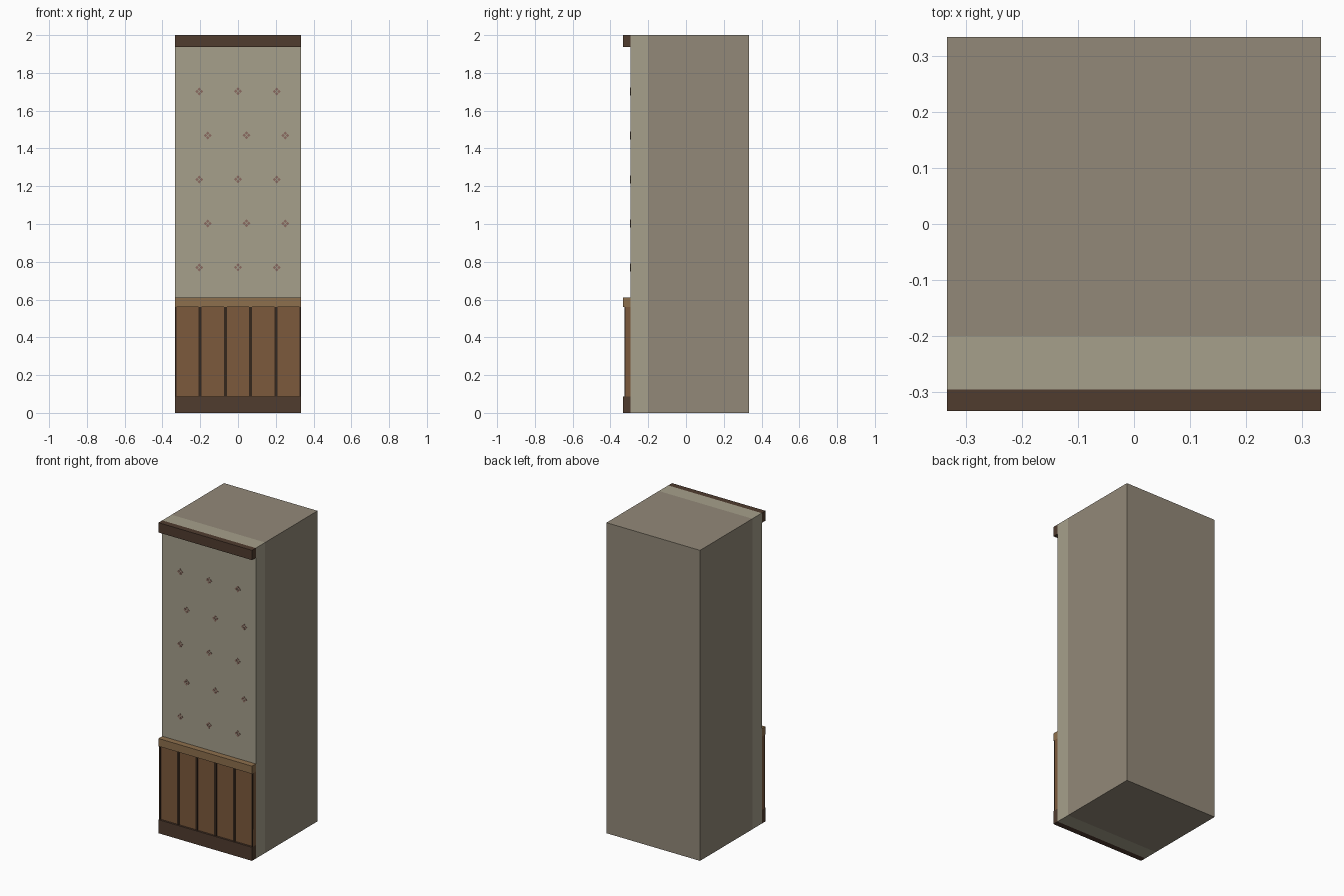
import bpy, bmesh
from math import cos, sin, pi

if "Cube" in bpy.data.objects:
    bpy.data.objects.remove(bpy.data.objects["Cube"])

W = 1 / 3   # half width
FRONT = -0.295   # wallpaper surface


def material(name, rgb):
    m = bpy.data.materials.new(name)
    m.diffuse_color = (*rgb, 1)
    m.use_nodes = True
    m.node_tree.nodes["Principled BSDF"].inputs["Base Color"].default_value = m.diffuse_color
    return m


plaster = material("plaster", (0.29, 0.25, 0.19))
paper = material("wallpaper", (0.38, 0.35, 0.26))
dark = material("dark_wood", (0.08, 0.045, 0.028))
wood = material("panel_wood", (0.20, 0.10, 0.045))
light = material("rail_wood", (0.27, 0.16, 0.075))
groove = material("groove", (0.035, 0.02, 0.012))
petal = material("petal", (0.26, 0.15, 0.12))


def finish(name, bm, mat):
    bmesh.ops.recalc_face_normals(bm, faces=bm.faces)
    mesh = bpy.data.meshes.new(name)
    bm.to_mesh(mesh)
    bm.free()
    mesh.materials.append(mat)
    ob = bpy.data.objects.new(name, mesh)
    bpy.context.collection.objects.link(ob)


def box(name, x, y, z, mat):
    bm = bmesh.new()
    bmesh.ops.create_cube(bm, size=1)
    for v in bm.verts:
        v.co = [r[0] + (c + 0.5) * (r[1] - r[0]) for c, r in zip(v.co, (x, y, z))]
    finish(name, bm, mat)


# Wall core and papered facing
full = (-W, W)
box("wall_core", full, (-0.2, W), (0, 2), plaster)
box("wallpaper_layer", full, (FRONT, -0.2), (0, 2), paper)

# Mouldings and wainscot
box("crown_moulding", full, (-W, FRONT), (1.937, 2), dark)
box("baseboard", full, (-W, FRONT), (0, 0.087), dark)
box("chair_rail", full, (-W, FRONT), (0.56, 0.61), light)
box("wainscot_panel", full, (-0.321, FRONT), (0.087, 0.56), wood)

# Dark strips between the boards, clipped at both ends
for i in range(6):
    x = -W + i * 2 * W / 5
    box(f"board_groove_{i + 1}", (max(x - 0.008, -W), min(x + 0.008, W)),
        (-0.326, -0.32), (0.087, 0.56), groove)

# Four-petal motifs in staggered rows
bm = bmesh.new()
for row in range(5):
    for col in (-1, 0, 1):
        cx = col * 0.205 + (0.045 if row % 2 else 0)
        cz = 0.77 + row * 0.233
        for k in range(4):
            px, pz = cx + 0.012 * cos(k * pi / 2), cz + 0.012 * sin(k * pi / 2)
            rings = [[bm.verts.new((px + 0.009 * cos(j * pi / 2), y,
                                    pz + 0.009 * sin(j * pi / 2))) for j in range(4)]
                     for y in (FRONT - 0.002, FRONT)]
            for ring in rings:
                bm.faces.new(ring)
            for j in range(4):
                n = (j + 1) % 4
                bm.faces.new((rings[0][j], rings[0][n], rings[1][n], rings[1][j]))
finish("wallpaper_flowers", bm, petal)
